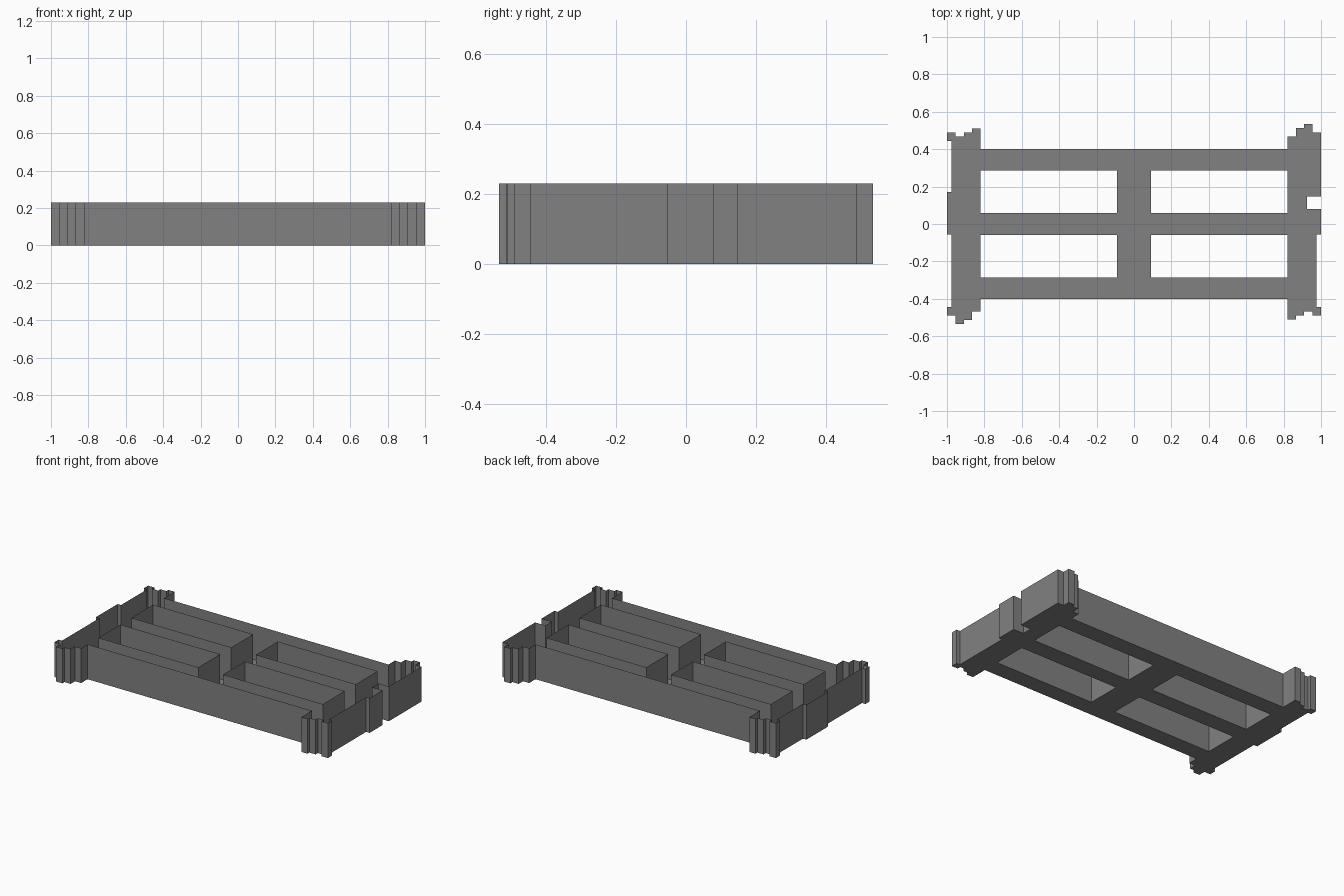
import bpy, bmesh

if "Cube" in bpy.data.objects:
    bpy.data.objects.remove(bpy.data.objects["Cube"])

HEIGHT = 0.23

# Stepped corners, counter-clockwise; the opposite corners are these turned half way round
low_right = [
    (0.82, -0.40), (0.82, -0.51), (0.865, -0.51), (0.865, -0.49),
    (0.91, -0.49), (0.91, -0.467), (0.955, -0.467), (0.955, -0.49),
    (1.0, -0.49), (1.0, -0.445), (0.975, -0.445),
]
high_right = [
    (1.0, 0.488), (0.955, 0.488), (0.955, 0.535), (0.91, 0.535),
    (0.91, 0.513), (0.865, 0.513), (0.865, 0.467), (0.82, 0.467), (0.82, 0.40),
]
# Right edge has a raised pad with a notch, left edge a plain raised pad
right_edge = [(0.975, -0.055), (1.0, -0.055), (1.0, 0.08), (0.925, 0.08),
              (0.925, 0.147), (1.0, 0.147)]
left_edge = [(-0.975, 0.172), (-1.0, 0.172), (-1.0, -0.055), (-0.975, -0.055),
             (-0.975, -0.445), (-1.0, -0.445)]


def turned(points):
    return [(-x, -y) for x, y in points]


outline = (low_right + right_edge + high_right
           + turned(low_right) + left_edge + turned(high_right))


def pocket(sx, sy):
    """Clockwise rectangle, so its walls face into the opening."""
    x0, x1 = sorted((sx * 0.09, sx * 0.82))
    y0, y1 = sorted((sy * 0.058, sy * 0.286))
    return [(x0, y0), (x0, y1), (x1, y1), (x1, y0)]


loops = [outline] + [pocket(sx, sy) for sx in (-1, 1) for sy in (-1, 1)]

# Thin-walled tray: upright walls on each loop, open at the top
bm = bmesh.new()
floor_edges = []
for loop in loops:
    low = [bm.verts.new((x, y, 0)) for x, y in loop]
    high = [bm.verts.new((x, y, HEIGHT)) for x, y in loop]
    for k in range(len(loop)):
        n = (k + 1) % len(loop)
        bm.faces.new((low[k], low[n], high[n], high[k]))
        floor_edges.append(bm.edges.get((low[k], low[n])))

# Floor with the four openings left through it
fill = bmesh.ops.triangle_fill(bm, edges=floor_edges, use_beauty=True, normal=(0, 0, -1))
for f in [g for g in fill["geom"] if isinstance(g, bmesh.types.BMFace)]:
    f.normal_update()
    if f.normal.z > 0:
        f.normal_flip()

mesh = bpy.data.meshes.new("open_tray_frame")
bm.to_mesh(mesh)
bm.free()
tray = bpy.data.objects.new("open_tray_frame", mesh)
bpy.context.collection.objects.link(tray)

# Dark grey finish
dark = bpy.data.materials.new("dark_grey")
dark.diffuse_color = (0.22, 0.22, 0.22, 1)
dark.use_nodes = True
dark.node_tree.nodes["Principled BSDF"].inputs["Base Color"].default_value = dark.diffuse_color
mesh.materials.append(dark)
